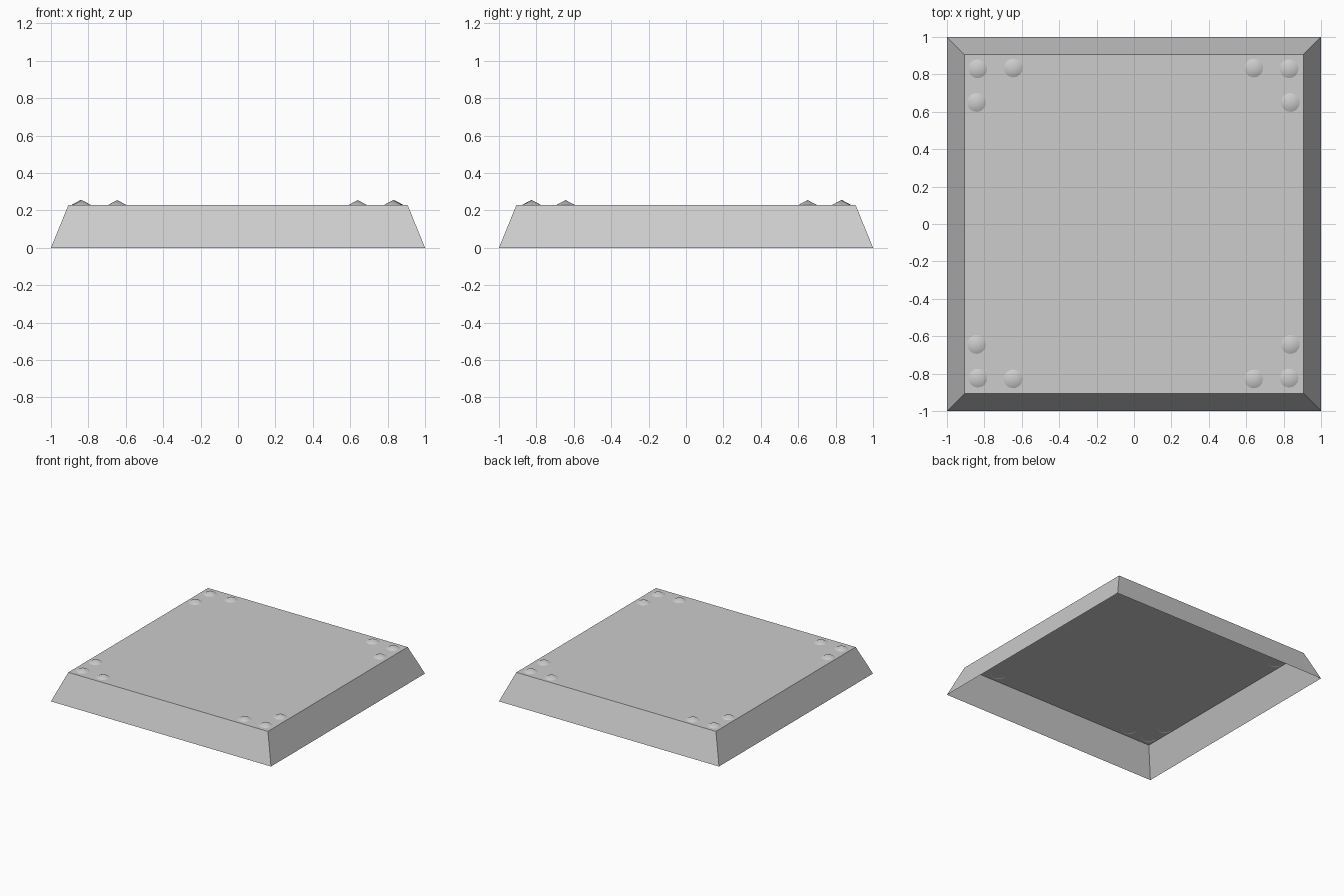
import bpy
import bmesh
import math
from mathutils import Matrix, Vector

default = bpy.data.objects.get("Cube")
if default:
    bpy.data.objects.remove(default)

TOP = 0.228

# Single plain grey
grey = bpy.data.materials.new("light grey")
grey.use_nodes = True
colour = (0.604, 0.604, 0.604, 1)
grey.diffuse_color = colour
grey.node_tree.nodes["Principled BSDF"].inputs["Base Color"].default_value = colour


def add_object(name, bm, smooth=False):
    mesh = bpy.data.meshes.new(name)
    bm.to_mesh(mesh)
    bm.free()
    mesh.materials.append(grey)
    for poly in mesh.polygons:
        poly.use_smooth = smooth
    obj = bpy.data.objects.new(name, mesh)
    bpy.context.collection.objects.link(obj)
    return obj


# Tapered square plate: a thin shell, open underneath
bm = bmesh.new()
bmesh.ops.create_cone(
    bm, cap_ends=True, segments=4, radius1=math.sqrt(2), radius2=0.907 * math.sqrt(2),
    depth=TOP, matrix=Matrix.Translation((0, 0, TOP / 2)) @ Matrix.Rotation(math.pi / 4, 4, "Z"))
bottom = [f for f in bm.faces if f.normal.z < -0.9]
bmesh.ops.delete(bm, geom=bottom, context="FACES_ONLY")
add_object("tapered_plate", bm)

# Three low pointed rivets in each corner, bases sunk just into the plate
spots = {"corner": (0.832, 0.827), "side": (0.643, 0.831), "end": (0.839, 0.647)}
for sx, x_name in ((1, "left"), (-1, "right")):
    for sy, y_name in ((1, "back"), (-1, "front")):
        for spot, (x, y) in spots.items():
            bm = bmesh.new()
            bmesh.ops.create_cone(
                bm, cap_ends=False, segments=16, radius1=0.054, radius2=0, depth=0.029,
                matrix=Matrix.Translation(Vector((sx * x - 0.003, sy * y + 0.003, TOP + 0.0125))))
            bmesh.ops.remove_doubles(bm, verts=bm.verts, dist=0.0001)
            add_object(f"{y_name}_{x_name}_{spot}_rivet", bm, smooth=True)
